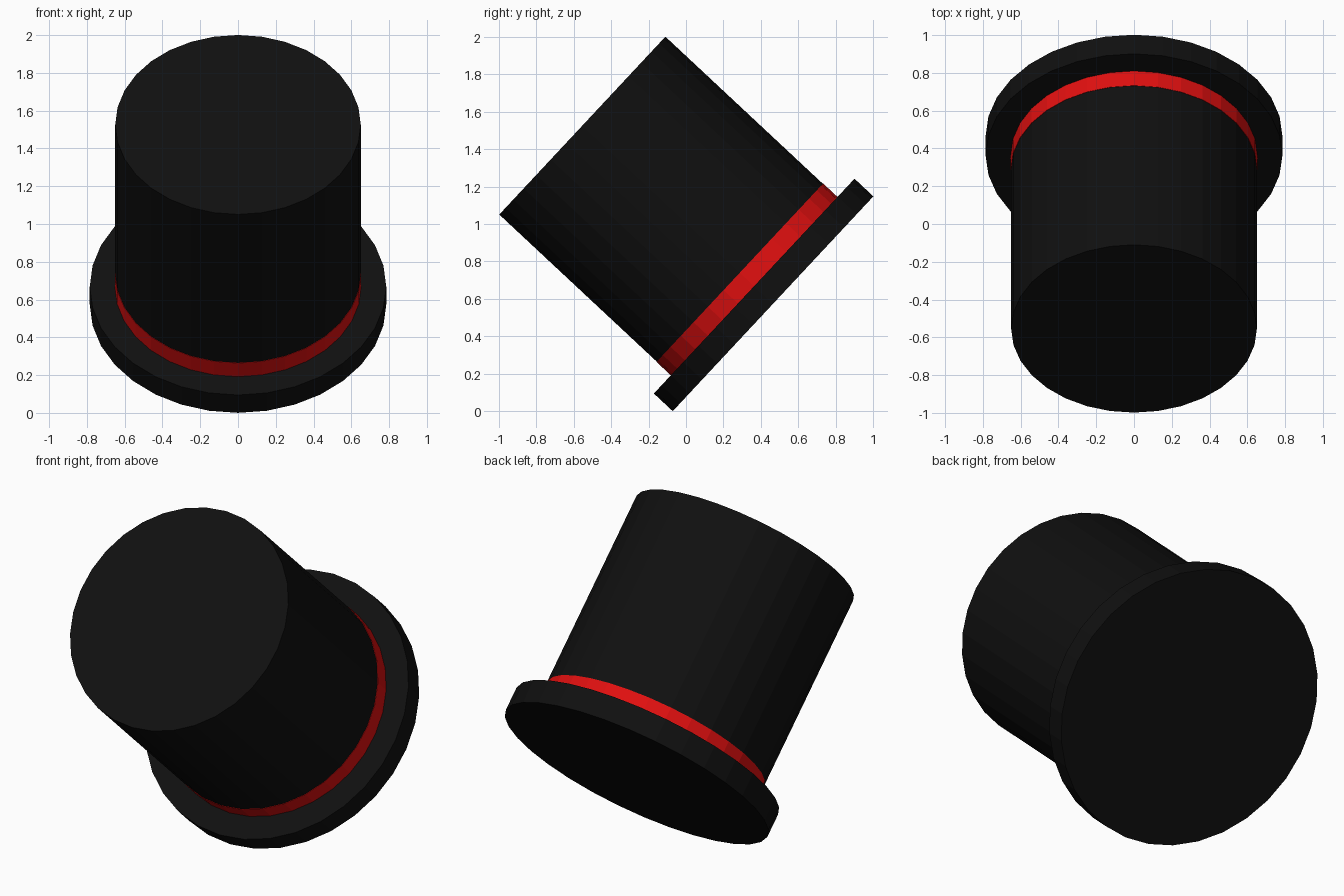
import bpy, math
from mathutils import Matrix, Vector

if "Cube" in bpy.data.objects:
    bpy.data.objects.remove(bpy.data.objects["Cube"])

SIDES = 32
TILT = Matrix.Rotation(math.radians(46.95), 4, 'X')   # hat leans towards the front
BASE = Matrix.Translation(Vector((0, 0.465, 0.574)))  # centre of the brim underside


def material(name, colour):
    m = bpy.data.materials.new(name)
    m.diffuse_color = (*colour, 1)
    m.use_nodes = True
    m.node_tree.nodes["Principled BSDF"].inputs["Base Color"].default_value = m.diffuse_color
    return m


black = material("black felt", (0.005, 0.005, 0.005))
red = material("red ribbon", (0.75, 0.005, 0.005))


def disc(name, radius, low, high, mat):
    """Flat-faced cylinder between two heights along the hat axis."""
    bpy.ops.mesh.primitive_cylinder_add(vertices=SIDES, radius=radius, depth=high - low)
    ob = bpy.context.object
    ob.name = name
    ob.data.transform(BASE @ TILT @ Matrix.Translation((0, 0, (low + high) / 2)))
    ob.data.materials.append(mat)
    return ob


# wide brim, ribbon around the foot of the crown, tall crown
disc("brim", 0.785, 0.0, 0.138, black)
disc("ribbon_band", 0.652, 0.138, 0.243, red)
disc("crown", 0.65, 0.243, 1.394, black)
